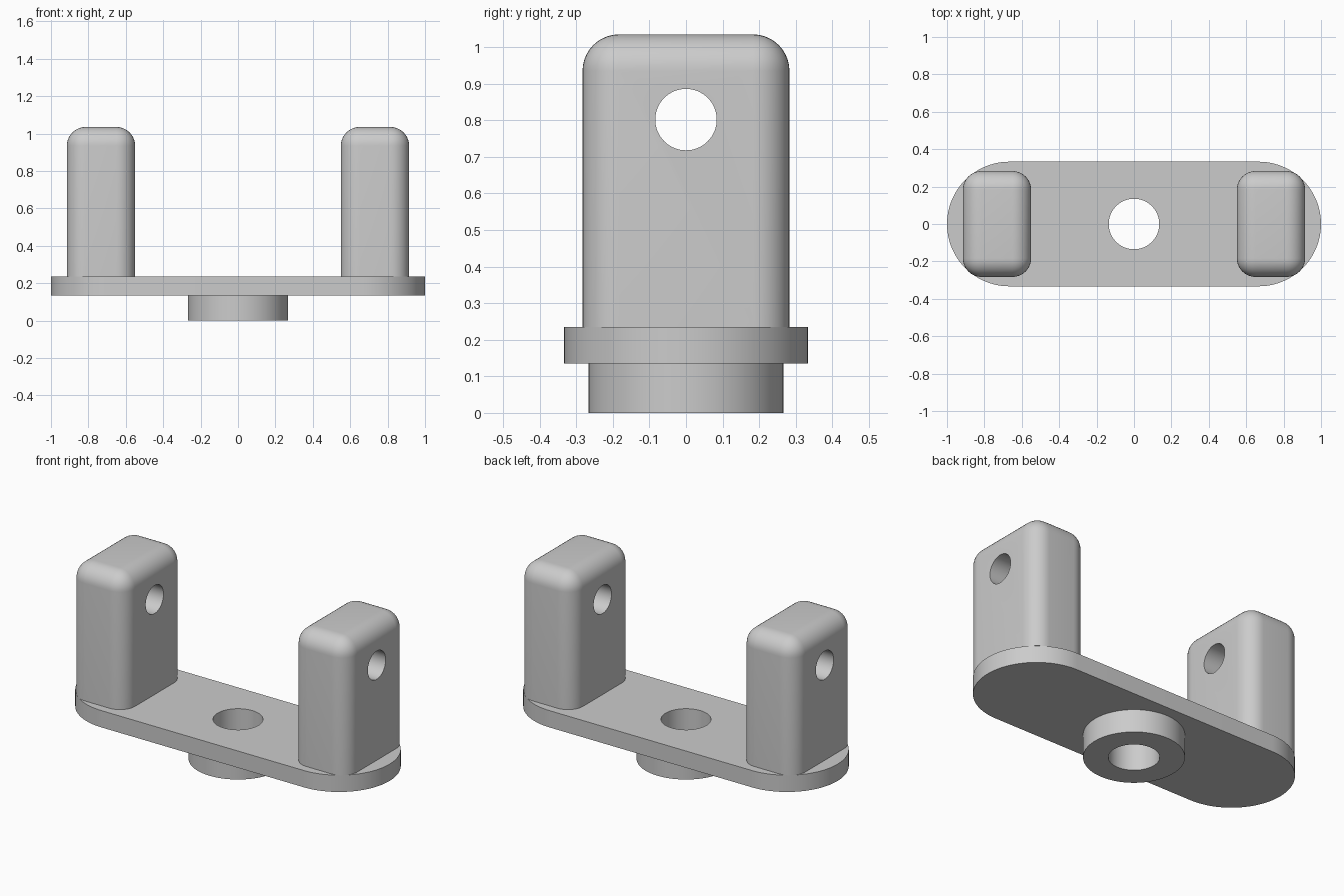
import bpy, bmesh
from math import pi, radians, cos, sin
from mathutils import Matrix

default = bpy.data.objects.get("Cube")
if default:
    bpy.data.objects.remove(default, do_unlink=True)

PLATE_BOTTOM, PLATE_TOP, POST_TOP = 0.135, 0.235, 1.035
END_R = 0.333

grey = bpy.data.materials.new("plain grey")
grey.use_nodes = True
colour = (0.6, 0.6, 0.6, 1)
grey.diffuse_color = colour
grey.node_tree.nodes["Principled BSDF"].inputs["Base Color"].default_value = colour


def make_object(name, bm):
    bmesh.ops.recalc_face_normals(bm, faces=bm.faces)
    mesh = bpy.data.meshes.new(name)
    bm.to_mesh(mesh)
    bm.free()
    mesh.materials.append(grey)
    obj = bpy.data.objects.new(name, mesh)
    bpy.context.collection.objects.link(obj)
    return obj


def extrude_outline(name, points, z0, z1):
    bm = bmesh.new()
    face = bm.faces.new([bm.verts.new((x, y, z0)) for x, y in points])
    top = bmesh.ops.extrude_face_region(bm, geom=[face])["geom"]
    verts = [v for v in top if isinstance(v, bmesh.types.BMVert)]
    bmesh.ops.translate(bm, verts=verts, vec=(0, 0, z1 - z0))
    return make_object(name, bm)


def arc(cx, radius, start, sweep, steps):
    return [(cx + radius * cos(start + sweep * i / steps),
             radius * sin(start + sweep * i / steps)) for i in range(steps + 1)]


def drill(obj, radius, depth, matrix):
    """Cut a round hole through the object and discard the cutter."""
    bm = bmesh.new()
    bmesh.ops.create_cone(bm, cap_ends=True, segments=64, radius1=radius,
                          radius2=radius, depth=depth, matrix=matrix)
    cutter = make_object("hole_cutter", bm)
    cutter.hide_render = True
    mod = obj.modifiers.new("hole", "BOOLEAN")
    mod.operation, mod.solver, mod.object = "DIFFERENCE", "EXACT", cutter
    bpy.context.view_layer.objects.active = obj
    bpy.ops.object.modifier_apply(modifier=mod.name)
    bpy.data.objects.remove(cutter, do_unlink=True)


def smooth(obj):
    bpy.ops.object.select_all(action="DESELECT")
    obj.select_set(True)
    bpy.context.view_layer.objects.active = obj
    bpy.ops.object.shade_smooth_by_angle(angle=radians(30))


# Base plate with round ends
ends = (arc(1 - END_R, END_R, -pi / 2, pi, 48)
        + arc(END_R - 1, END_R, pi / 2, pi, 48))
plate = extrude_outline("base_plate", ends, PLATE_BOTTOM, PLATE_TOP)

# Collar under the plate
collar = extrude_outline("collar", arc(0, 0.267, 0, 2 * pi, 96)[:-1], 0, PLATE_BOTTOM)

# Centre bore through plate and collar
for part in (plate, collar):
    drill(part, 0.135, 2, Matrix.Identity(4))
    smooth(part)

# Rounded uprights, each with a cross hole
for name, side in (("left_upright", 1), ("right_upright", -1)):
    height = POST_TOP - PLATE_TOP
    bm = bmesh.new()
    bmesh.ops.create_cube(bm, size=1, matrix=Matrix.Translation(
        (side * 0.7325, 0, PLATE_TOP + height / 2))
        @ Matrix.Diagonal((0.365, 0.566, height, 1)))
    rounded = [e for e in bm.edges if any(v.co.z > PLATE_TOP + 0.1 for v in e.verts)]
    bmesh.ops.bevel(bm, geom=rounded, offset=0.1, offset_type="OFFSET",
                    segments=10, profile=0.5, affect="EDGES")
    upright = make_object(name, bm)
    drill(upright, 0.084, 1, Matrix.Translation((side * 0.7325, 0, 0.802))
          @ Matrix.Rotation(pi / 2, 4, "Y"))
    smooth(upright)
